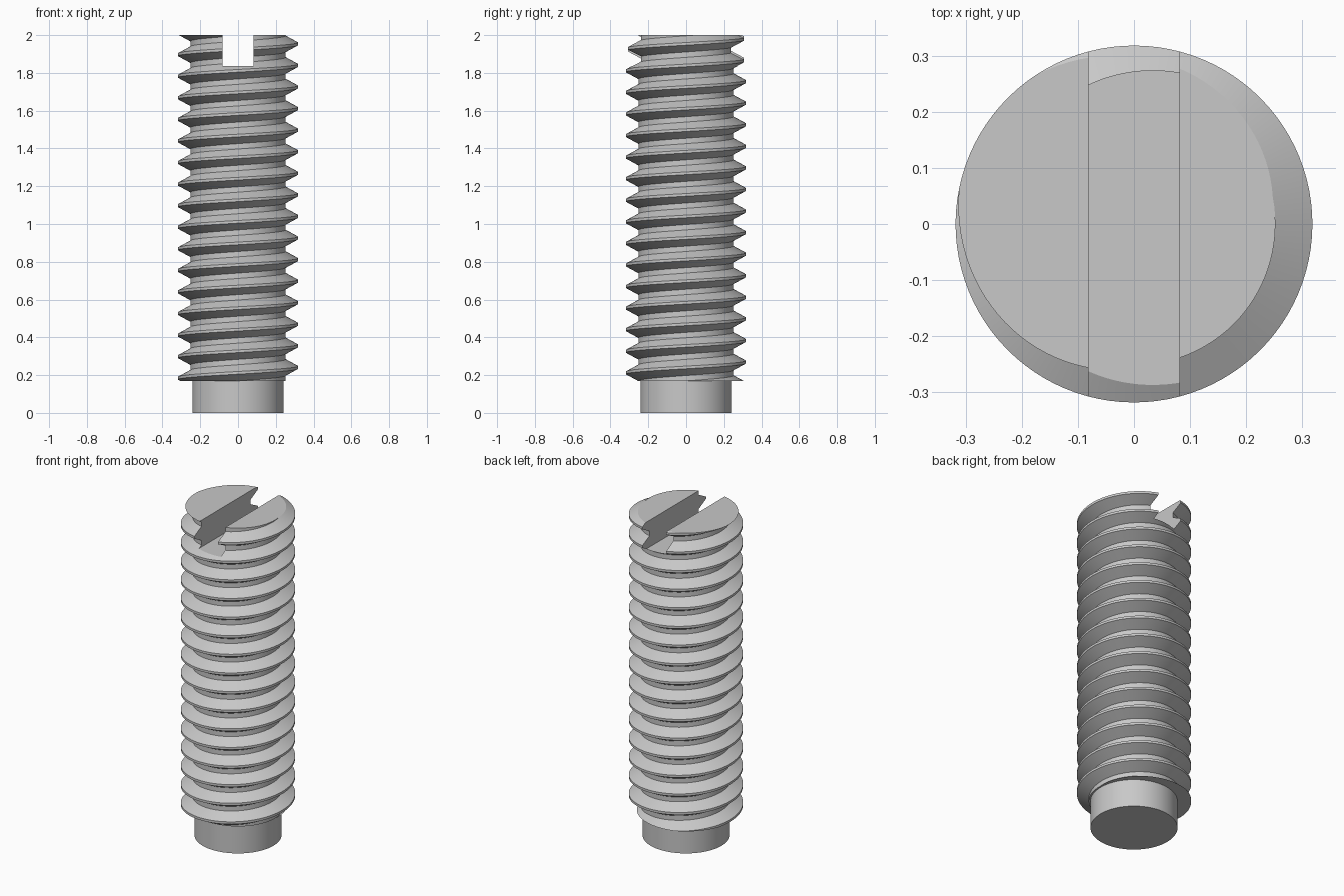
import bpy, bmesh, math

cube = bpy.data.objects.get("Cube")
if cube:
    bpy.data.objects.remove(cube, do_unlink=True)

PITCH = 0.1142
CREST_R, ROOT_R, DOG_R = 0.318, 0.252, 0.242
BOTTOM, TOP = 0.17, 2.0
SLOT_HALF, SLOT_FLOOR = 0.081, 1.836
SEGMENTS = 96
START_ANGLE = math.radians(146)   # where the crest meets the top face

# One plain steel colour
steel = bpy.data.materials.new("steel_grey")
steel.use_nodes = True
steel.diffuse_color = (0.58, 0.58, 0.58, 1)
steel.node_tree.nodes["Principled BSDF"].inputs["Base Color"].default_value = (0.58, 0.58, 0.58, 1)


def make_object(name, bm):
    bmesh.ops.recalc_face_normals(bm, faces=bm.faces[:])
    mesh = bpy.data.meshes.new(name)
    bm.to_mesh(mesh)
    bm.free()
    mesh.materials.append(steel)
    obj = bpy.data.objects.new(name, mesh)
    bpy.context.collection.objects.link(obj)
    return obj


def activate(obj):
    bpy.ops.object.select_all(action='DESELECT')
    obj.select_set(True)
    bpy.context.view_layer.objects.active = obj


# Threaded shank: a trapezoid profile swept along a right-handed helix
profile = [(CREST_R, -1 / 16), (CREST_R, 1 / 16), (ROOT_R, 3 / 8), (ROOT_R, 5 / 8)]
turns = math.ceil((TOP - BOTTOM) / PITCH) + 5
steps = turns * SEGMENTS

bm = bmesh.new()
rows = []
for i in range(steps + 1):
    turn = i / SEGMENTS - turns + 2
    angle = START_ANGLE + turn * math.tau
    rows.append([bm.verts.new((r * math.cos(angle), r * math.sin(angle),
                               TOP + PITCH * (turn + offset)))
                 for r, offset in profile])
for i in range(steps - SEGMENTS):
    a = rows[i] + [rows[i + SEGMENTS][0]]
    b = rows[i + 1] + [rows[i + 1 + SEGMENTS][0]]
    for k in range(len(profile)):
        bm.faces.new((a[k], b[k], b[k + 1], a[k + 1]))

# Trim both ends flat and cap them
for height, direction in ((TOP, 1), (BOTTOM, -1)):
    cut = bmesh.ops.bisect_plane(bm, geom=bm.verts[:] + bm.edges[:] + bm.faces[:], dist=1e-6,
                                 plane_co=(0, 0, height), plane_no=(0, 0, direction),
                                 clear_outer=True)
loose = [v for v in bm.verts if not v.link_faces]
bmesh.ops.delete(bm, geom=loose, context='VERTS')
bmesh.ops.holes_fill(bm, edges=[e for e in bm.edges if e.is_boundary], sides=0)
shank = make_object("threaded_shank", bm)

# Screwdriver slot across the top
bm = bmesh.new()
bmesh.ops.create_cube(bm, size=1)
depth = 0.4
bmesh.ops.scale(bm, vec=(SLOT_HALF * 2, 1, depth), verts=bm.verts[:])
bmesh.ops.translate(bm, vec=(0, 0, SLOT_FLOOR + depth / 2), verts=bm.verts[:])
cutter = make_object("slot_cutter", bm)
cutter.hide_render = True

activate(shank)
slot = shank.modifiers.new("slot", 'BOOLEAN')
slot.operation = 'DIFFERENCE'
slot.solver = 'EXACT'
slot.object = cutter
bpy.ops.object.modifier_apply(modifier=slot.name)
bpy.data.objects.remove(cutter, do_unlink=True)

# Plain cylindrical tip below the thread
bm = bmesh.new()
tip_height = BOTTOM + 0.02
bmesh.ops.create_cone(bm, cap_ends=True, segments=SEGMENTS, radius1=DOG_R, radius2=DOG_R,
                      depth=tip_height)
bmesh.ops.translate(bm, vec=(0, 0, tip_height / 2), verts=bm.verts[:])
tip = make_object("plain_tip", bm)

for obj in (shank, tip):
    activate(obj)
    bpy.ops.object.shade_smooth_by_angle(angle=math.radians(25))
